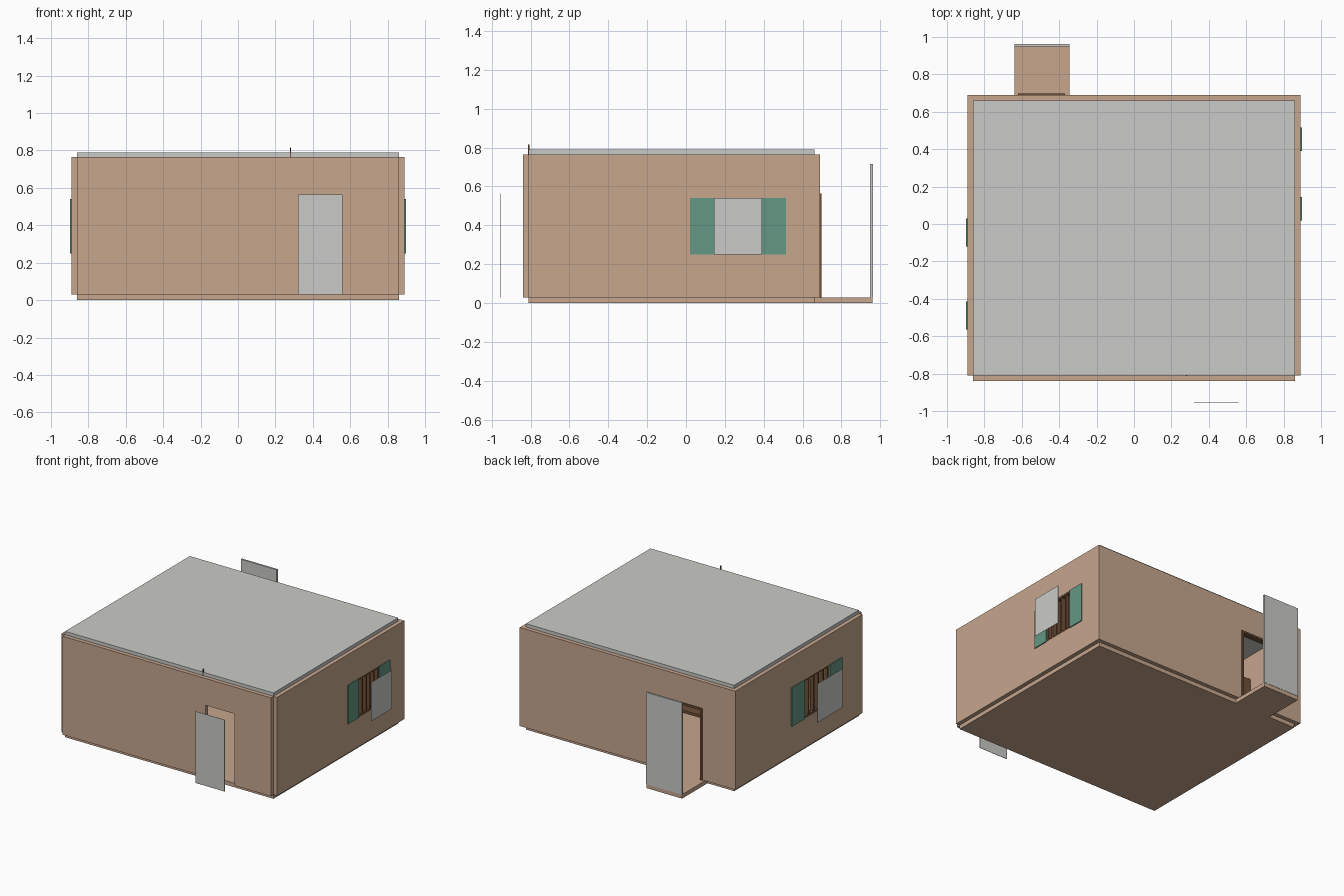
import bpy
import bmesh
from mathutils import Vector

cube = bpy.data.objects.get("Cube")
if cube:
    bpy.data.objects.remove(cube)


def material(name, r, g, b):
    m = bpy.data.materials.new(name)
    m.use_nodes = True
    m.diffuse_color = (r, g, b, 1)
    m.node_tree.nodes["Principled BSDF"].inputs["Base Color"].default_value = (r, g, b, 1)
    return m


TAN = material("tan plaster", 0.57, 0.385, 0.27)
GREY = material("pale grey", 0.59, 0.59, 0.57)
GREEN = material("shutter green", 0.125, 0.31, 0.225)
WOOD = material("brown wood", 0.16, 0.08, 0.04)


def finish(name, bm, mat):
    bmesh.ops.recalc_face_normals(bm, faces=bm.faces)
    mesh = bpy.data.meshes.new(name)
    bm.to_mesh(mesh)
    bm.free()
    mesh.materials.append(mat)
    ob = bpy.data.objects.new(name, mesh)
    bpy.context.collection.objects.link(ob)
    return ob


def box(name, xs, ys, zs, mat):
    """Box between sorted pairs of coordinates."""
    lo, hi = (Vector(map(f, (xs, ys, zs))) for f in (min, max))
    bm = bmesh.new()
    bmesh.ops.create_cube(bm, size=1)
    for v in bm.verts:
        v.co = (lo + hi) / 2 + v.co * (hi - lo)
    return finish(name, bm, mat)


def wall(name, axis, depth, span, hole):
    """Wall across x or y, with a rectangular opening (u0, u1, z0, z1)."""
    us = [span[0], hole[0], hole[1], span[1]]
    zs = sorted({BASE, hole[2], hole[3], TOP})
    bm = bmesh.new()
    point = (lambda u, z: (u, depth[0], z)) if axis == "x" else (lambda u, z: (depth[0], u, z))
    grid = [[bm.verts.new(point(u, z)) for z in zs] for u in us]
    for i in range(3):
        for j in range(len(zs) - 1):
            if i == 1 and hole[2] <= zs[j] < hole[3]:
                continue
            bm.faces.new((grid[i][j], grid[i + 1][j], grid[i + 1][j + 1], grid[i][j + 1]))
    # Thicken the pierced sheet into a wall
    made = bmesh.ops.extrude_face_region(bm, geom=bm.faces[:], use_keep_orig=True)
    t = depth[1] - depth[0]
    shift = (0, t, 0) if axis == "x" else (t, 0, 0)
    moved = [g for g in made["geom"] if isinstance(g, bmesh.types.BMVert)]
    bmesh.ops.translate(bm, verts=moved, vec=shift)
    return finish(name, bm, TAN)


BASE, TOP = 0.03, 0.765
DOOR_TOP = 0.565
SILL, HEAD = 0.25, 0.54

# Floor, roof and rear step
box("floor", (-0.86, 0.86), (-0.81, 0.66), (0, BASE), TAN)
box("roof", (-0.86, 0.86), (-0.81, 0.66), (TOP, 0.79), GREY)
box("rear_step", (-0.64, -0.345), (0.66, 0.96), (0, BASE), TAN)
box("rear_screen", (-0.64, -0.345), (0.948, 0.962), (BASE, 0.715), GREY)
box("roof_pin", (0.277, 0.284), (-0.813, -0.806), (TOP, 0.815), WOOD)

# Walls with openings
wall("front_wall", "x", (-0.84, -0.81), (-0.86, 0.86), (0.32, 0.56, BASE, DOOR_TOP))
wall("back_wall", "x", (0.66, 0.69), (-0.86, 0.86), (-0.62, -0.37, BASE, DOOR_TOP))
wall("left_wall", "y", (0.86, 0.89), (-0.81, 0.69), (0.145, 0.39, SILL, HEAD))
wall("right_wall", "y", (-0.89, -0.86), (-0.81, 0.69), (-0.415, -0.12, SILL, HEAD))

# Flat panels standing off the openings
box("front_panel", (0.32, 0.56), (-0.957, -0.955), (BASE, DOOR_TOP), GREY)

# Back door frame
for side, x in (("right", -0.62), ("left", -0.385)):
    box("door_jamb_" + side, (x, x + 0.015), (0.655, 0.697), (BASE, DOOR_TOP), WOOD)
box("door_lintel", (-0.62, -0.37), (0.655, 0.697), (DOOR_TOP - 0.015, DOOR_TOP), WOOD)

# Side windows: shutters, frame, bars and panel
for side, s, y0, y1, w, panel in (("left", 1, 0.145, 0.39, 0.125, 0.996),
                                  ("right", -1, -0.415, -0.12, 0.15, 0.999)):
    out = (s * 0.889, s * 0.897)
    inner = (s * 0.86, s * 0.888)
    box(side + "_front_shutter", out, (y0 - w, y0), (SILL, HEAD), GREEN)
    box(side + "_back_shutter", out, (y1, y1 + w), (SILL, HEAD), GREEN)
    box(side + "_panel", (s * panel, s * (panel + 0.001)), (y0, y1), (SILL, HEAD), GREY)
    for z, part in ((SILL, "sill"), (HEAD - 0.012, "head")):
        box(side + "_window_" + part, inner, (y0, y1), (z, z + 0.012), WOOD)
    for i in range(6):
        y = y0 + (y1 - y0 - 0.012) * i / 5
        box(f"{side}_window_bar_{i}", inner, (y, y + 0.012), (SILL, HEAD), WOOD)

# Table inside
box("table_top", (-0.3, 0.3), (-0.15, 0.2), (0.21, 0.23), WOOD)
for x in (-0.29, 0.27):
    for y in (-0.14, 0.17):
        box("table_leg", (x, x + 0.02), (y, y + 0.02), (BASE, 0.21), WOOD)

# Wall cupboard inside
box("cupboard", (-0.86, -0.76), (0.02, 0.2), (0.43, 0.58), WOOD)
